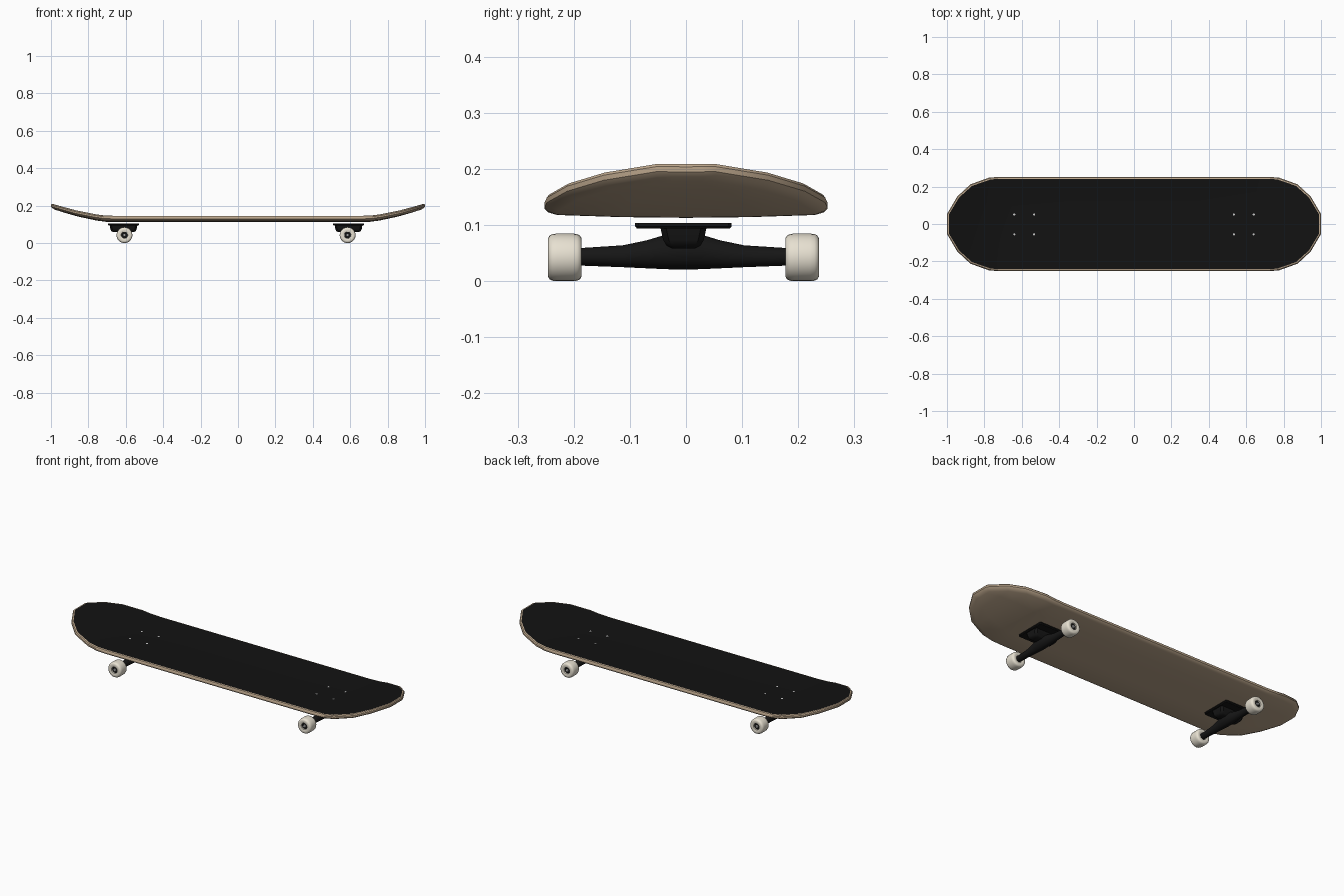
import bpy, bmesh, math
from mathutils import Vector

if "Cube" in bpy.data.objects:
    bpy.data.objects.remove(bpy.data.objects["Cube"])


def material(name, rgb):
    m = bpy.data.materials.new(name)
    m.diffuse_color = (*rgb, 1)
    m.use_nodes = True
    m.node_tree.nodes["Principled BSDF"].inputs["Base Color"].default_value = m.diffuse_color
    return m


WOOD = material("wood", (0.50, 0.38, 0.26))
GRIP = material("grip_black", (0.006, 0.006, 0.006))
BLACK = material("black_metal", (0.008, 0.008, 0.008))
WHITE = material("wheel_white", (0.80, 0.75, 0.64))
STEEL = material("steel", (0.55, 0.55, 0.55))


def finish(name, bm, mat, angle=35):
    bmesh.ops.recalc_face_normals(bm, faces=bm.faces)
    me = bpy.data.meshes.new(name)
    bm.to_mesh(me)
    bm.free()
    ob = bpy.data.objects.new(name, me)
    bpy.context.collection.objects.link(ob)
    me.materials.append(mat)
    bpy.context.view_layer.objects.active = ob
    ob.select_set(True)
    bpy.ops.object.shade_smooth_by_angle(angle=math.radians(angle))
    ob.select_set(False)
    return ob


def loft(bm, rings, cap=True):
    rows = [[bm.verts.new(p) for p in r] for r in rings]
    for a, b in zip(rows, rows[1:]):
        for i in range(len(a)):
            j = (i + 1) % len(a)
            bm.faces.new((a[i], a[j], b[j], b[i]))
    if cap:
        bm.faces.new(rows[0])
        bm.faces.new(rows[-1])
    return rows


# Deck outline (x, half width) and lengthwise curve of its underside
HALF = [(0, .252), (.35, .252), (.66, .252), (.72, .252), (.775, .248),
        (.875, .212), (.945, .147), (1.0, .053)]
STATIONS = [(-x, w) for x, w in HALF[:0:-1]] + HALF
FRACS = [-1, -.5, 0, .5, 1]
CURVE = [(0, .113), (.70, .113), (.76, .121), (.875, .146), (1.0, .185)]


def base_z(x):
    x = min(abs(x), 1.0)
    for (a, za), (b, zb) in zip(CURVE, CURVE[1:]):
        if x <= b:
            return za + (zb - za) * (x - a) / (b - a)


def deck_grid(inset, dz):
    grid = []
    for x, w in STATIONS:
        px, pw = x * (1 - inset), w * (1 - inset / .25)
        grid.append([Vector((px, pw * f, base_z(px) + dz + .006 * (pw * f / .25) ** 2))
                     for f in FRACS])
    return grid


def perimeter(g):
    return (g[0] + [r[-1] for r in g[1:]] + g[-1][-2::-1]
            + [r[0] for r in g[-2:0:-1]])


def grid_faces(bm, g):
    v = [[bm.verts.new(p) for p in r] for r in g]
    for a, b in zip(v, v[1:]):
        for i in range(len(a) - 1):
            bm.faces.new((a[i], b[i], b[i + 1], a[i + 1]))


# Wooden deck with rounded rim
bm = bmesh.new()
layers = [(.022, 0), (.006, .004), (0, .010), (0, .019), (.004, .025), (.010, .027)]
loft(bm, [perimeter(deck_grid(*l)) for l in layers], cap=False)
grid_faces(bm, deck_grid(*layers[0]))
bmesh.ops.remove_doubles(bm, verts=bm.verts, dist=1e-5)
finish("deck", bm, WOOD)

# Grip sheet closes the top of the deck
bm = bmesh.new()
grid_faces(bm, deck_grid(*layers[-1]))
finish("grip_sheet", bm, GRIP)


def lathe(name, profile, center, mat, n=24):
    """Profile of (radius, y) turned round the y axis."""
    bm = bmesh.new()
    cx, cy, cz = center
    loft(bm, [[(cx + r * math.cos(2 * math.pi * k / n), cy + y,
                cz + r * math.sin(2 * math.pi * k / n)) for k in range(n)]
              for r, y in profile])
    return finish(name, bm, mat)


def rect(cx, cy, hx, hy, z, c):
    """Rectangle with clipped corners."""
    return [(cx + x, cy + y, z) for x, y in
            ((-hx + c, -hy), (hx - c, -hy), (hx, -hy + c), (hx, hy - c),
             (hx - c, hy), (-hx + c, hy), (-hx, hy - c), (-hx, -hy + c))]


CY, AXLE_Z = -.0045, .0425
WHEEL = [(.017, .018), (.018, .028), (.025, .030), (.034, .030), (.039, .027),
         (.0415, .022), (.0425, .014)]
WHEEL += [(r, -y) for r, y in WHEEL[::-1]]

for end, s, px in (("back", -1, -.612), ("front", 1, .591)):
    ax = px - s * .005
    # Base plate and tapered pivot block
    bm = bmesh.new()
    loft(bm, [rect(px, CY, .083, .086, .104, .006), rect(px, CY, .083, .086, .098, .006),
              rect(px, CY, .080, .083, .094, .006)])
    finish(end + "_base_plate", bm, BLACK)
    bm = bmesh.new()
    loft(bm, [rect(px, CY, .074, .041, .095, .010), rect(px, CY, .070, .036, .073, .010),
              rect(px, CY, .064, .030, .063, .010), rect(px, CY, .055, .020, .058, .008)])
    finish(end + "_pivot_block", bm, BLACK)

    # Hanger: sections of (y, bottom, top, half depth)
    half = [(.012, .021, .086, .028), (.032, .0215, .083, .026), (.065, .023, .073, .022),
            (.108, .025, .064, .019), (.186, .028, .059, .016)]
    secs = [(-y, b, t, d) for y, b, t, d in half[::-1]] + half
    bm = bmesh.new()
    loft(bm, [[(ax + d * math.cos(math.pi * k / 6), CY + y,
                (b + t) / 2 + (t - b) / 2 * math.sin(math.pi * k / 6)) for k in range(12)]
              for y, b, t, d in secs])
    finish(end + "_hanger", bm, BLACK)

    # Wheels with dark bearings and axle nuts
    for side, t in (("left", 1), ("right", -1)):
        y = CY + t * .2115
        lathe(f"{end}_{side}_wheel", WHEEL, (ax, y, AXLE_Z), WHITE)
        lathe(f"{end}_{side}_bearing", [(.017, -.021), (.017, .021)], (ax, y, AXLE_Z), BLACK)
        lathe(f"{end}_{side}_axle_nut", [(.008, 0), (.008, t * .027), (.006, t * .029)],
              (ax, y, AXLE_Z), STEEL, 6)

    # Four deck bolts
    for i, (bx, by) in enumerate([(-.053, -.053), (.053, -.053), (.053, .053), (-.053, .053)]):
        bm = bmesh.new()
        bmesh.ops.create_cone(bm, cap_ends=True, segments=10, radius1=.007,
                              radius2=.006, depth=.006)
        bmesh.ops.translate(bm, verts=bm.verts, vec=(s * .587 + bx, by - .002, .139))
        finish(f"{end}_deck_bolt_{i + 1}", bm, STEEL)
